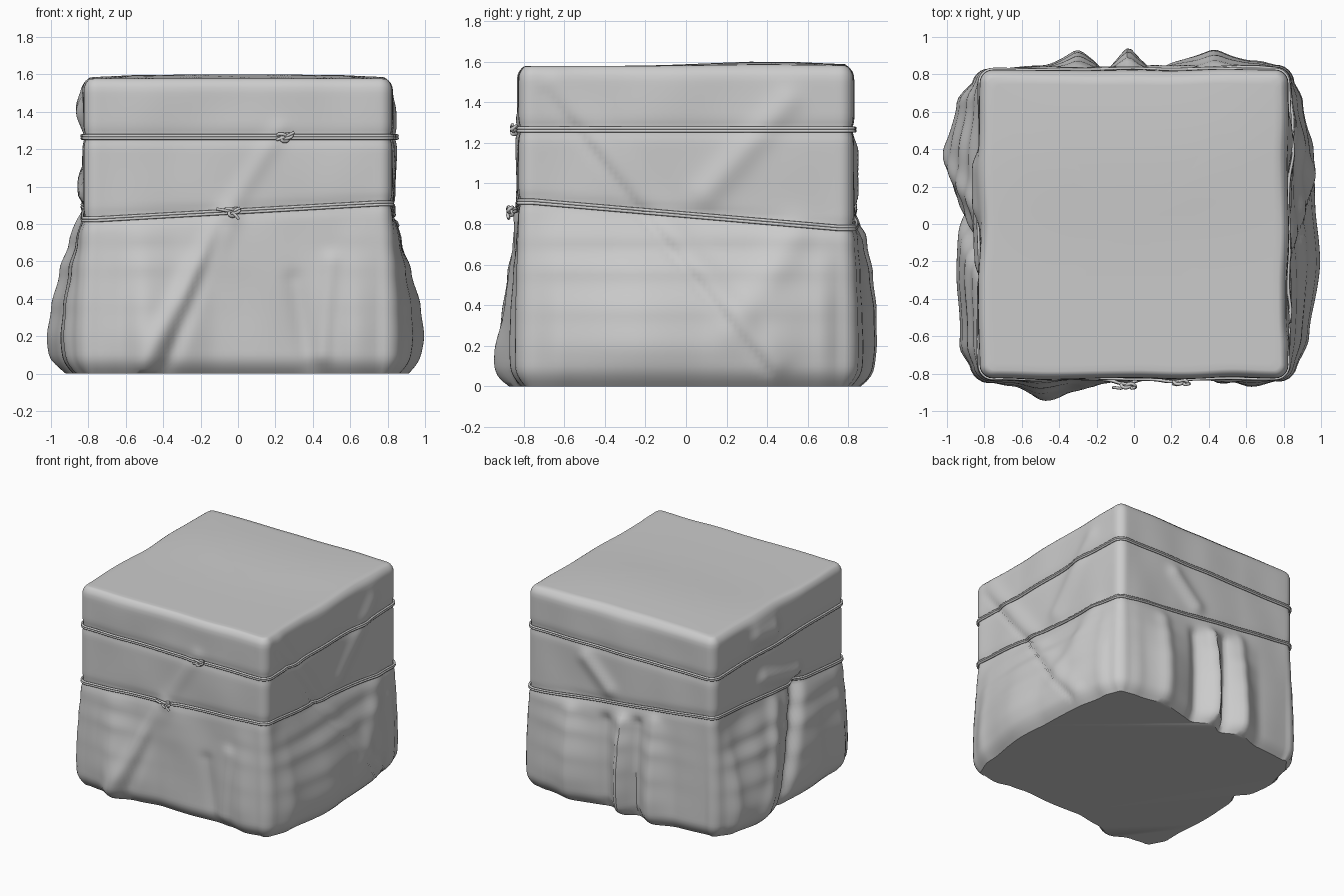
import bpy, bmesh, math
from mathutils import Vector, noise

cube = bpy.data.objects.get("Cube")
if cube:
    bpy.data.objects.remove(cube, do_unlink=True)


def make_material(name, value):
    mat = bpy.data.materials.new(name)
    mat.use_nodes = True
    color = (value, value, value, 1)
    mat.diffuse_color = color
    mat.node_tree.nodes["Principled BSDF"].inputs["Base Color"].default_value = color
    return mat


grey = make_material("plain grey", 0.6)

HALF, RADIUS = 0.825, 0.07
FLAT = HALF - RADIUS
SAMPLES, ARC = 60, 6
# Sides run counter-clockwise: front, right, back, left
TANGENTS = [Vector(v) for v in ((1, 0, 0), (0, 1, 0), (-1, 0, 0), (0, -1, 0))]
NORMALS = [Vector(v) for v in ((0, -1, 0), (1, 0, 0), (0, 1, 0), (-1, 0, 0))]

# Hem bulge along each side: (position, outward amount)
HEM = [
    [(-.8, .02), (-.65, .04), (-.5, .095), (-.3, .045), (-.1, .015), (.3, .0), (.5, .02), (.62, .045), (.8, .01)],
    [(-.8, .04), (-.6, .11), (-.2, .165), (.1, .15), (.4, .12), (.65, .08), (.8, .02)],
    [(-.8, .0), (-.5, .02), (-.3, .085), (-.15, .03), (-.03, .095), (.1, .03), (.43, .085), (.65, .05), (.8, .02)],
    [(-.8, .04), (-.65, .11), (-.3, .125), (0, .12), (.4, .175), (.65, .12), (.8, .02)],
]
# Outward share of the hem bulge at each height
FLARE = [(0, .82), (.2, 1), (.35, .9), (.55, .62), (.7, .3), (.87, 0)]

# Folds: side, start (u, z), end (u, z), width, depth
FOLDS = [
    (0, -.05, .85, -.5, .05, .06, .03), (0, -.08, .8, -.38, .05, .04, -.02),
    (0, .0, .95, .22, 1.3, .05, .012), (0, .5, .6, .45, .1, .05, .02),
    (0, .3, .5, .38, .05, .05, -.015),
    (1, -.7, 1.45, .4, .07, .02, -.012), (1, -.65, 1.5, .45, .12, .06, .015),
    (1, .1, .95, .5, 1.4, .07, .02), (1, .25, .3, .55, .75, .09, .02),
    (2, -.3, .8, -.3, .05, .05, .02), (2, -.03, .75, -.03, .05, .04, .03),
    (2, -.16, .75, -.15, .05, .04, -.03), (2, .12, .7, .12, .05, .05, -.03),
    (2, .43, .7, .43, .05, .06, .02), (2, .1, .95, .3, 1.15, .06, .025),
    (3, -.2, .85, .15, .0, .06, -.06), (3, .1, .8, .4, .1, .07, .03),
    (3, .3, 1.42, .1, 1.4, .08, .04), (3, .2, 1.05, -.2, .95, .06, .03),
]
# Lower rope height at the end of each side, starting from the front left corner
CORNER_Z = [0.825, 0.91, 0.78, 0.955, 0.825]


def interpolate(points, x):
    if x <= points[0][0]:
        return points[0][1]
    for (x0, y0), (x1, y1) in zip(points, points[1:]):
        if x <= x1:
            t = (x - x0) / (x1 - x0)
            return y0 + (y1 - y0) * t * t * (3 - 2 * t)
    return points[-1][1]


def upper_rope(side, s):
    return 1.265


def lower_rope(side, s):
    return CORNER_Z[side] + (CORNER_Z[side + 1] - CORNER_Z[side]) * (s / FLAT + 1) / 2


def offset(side, s, z):
    """Outward displacement of the cloth at one place on a side."""
    u = s if side < 2 else -s
    d = interpolate(HEM[side], u) * interpolate(FLARE, z)
    edge = max(0, 1 - (abs(u) / FLAT) ** 6)
    for k, ua, za, ub, zb, width, depth in FOLDS:
        if k == side:
            along = Vector((ub - ua, zb - za))
            rel = Vector((u - ua, z - za))
            t = min(1, max(0, rel.dot(along) / along.length_squared))
            d += edge * depth * math.exp(-((rel - along * t).length / width) ** 2)
    d += edge * 0.016 * noise.noise(Vector((u * 3, z * 2.2, side * 7.3)))
    # cloth is pulled in beneath each rope
    for rope in (upper_rope, lower_rope):
        d -= 0.01 * math.exp(-((z - rope(side, s)) / 0.035) ** 2)
    if z < 0.1:
        d -= 0.05 * (1 - z / 0.1) ** 2
    if z > 1.5:
        d -= 0.035 * ((z - 1.5) / 0.078) ** 3
    return d


def outline(height, extra=0.0):
    """Closed loop round the box; height is a function of side and position."""
    points = []
    for k in range(4):
        t, n, n2 = TANGENTS[k], NORMALS[k], NORMALS[(k + 1) % 4]
        for i in range(SAMPLES):
            s = FLAT * (2 * i / (SAMPLES - 1) - 1)
            z = height(k, s)
            points.append(t * s + n * (HALF + offset(k, s, z) + extra) + Vector((0, 0, z)))
        z = height(k, FLAT)
        d0, d1 = offset(k, FLAT, z), offset((k + 1) % 4, -FLAT, z)
        for i in range(1, ARC):
            f = i / ARC
            a = f * math.pi / 2
            reach = n * math.cos(a) + n2 * math.sin(a)
            d = d0 + (d1 - d0) * f + extra
            points.append((t + n) * FLAT + reach * (RADIUS + d) + Vector((0, 0, z)))
    return points


# Cloth cover: stacked outlines, closed top and bottom
bm = bmesh.new()
heights = [1.5 * i / 60 for i in range(61)] + [1.53, 1.55, 1.565, 1.575]
rings = [[bm.verts.new(p) for p in outline(lambda k, s, z=z: z)] for z in heights]


def top_height(x, y):
    return 1.578 + 0.022 * math.exp(-((y - 0.4) / 0.4) ** 2) * (1 - (abs(x) / 0.85) ** 4)


for scale in (0.985, 0.94, 0.7, 0.4, 0.15):
    ring = []
    for v in rings[64]:
        x, y = v.co.x * scale, v.co.y * scale
        ring.append(bm.verts.new((x, y, top_height(x, y))))
    rings.append(ring)
for low, high in zip(rings, rings[1:]):
    for i in range(len(low)):
        j = (i + 1) % len(low)
        bm.faces.new((low[i], low[j], high[j], high[i]))
bm.faces.new(rings[-1])
bm.faces.new(list(reversed(rings[0])))
mesh = bpy.data.meshes.new("cloth_cover")
bm.to_mesh(mesh)
bm.free()
cover = bpy.data.objects.new("cloth_cover", mesh)
bpy.context.collection.objects.link(cover)
mesh.materials.append(grey)
bpy.context.view_layer.objects.active = cover
cover.select_set(True)
bpy.ops.object.shade_smooth_by_angle(angle=math.radians(45))


def cord(name, points, radius=0.008, cyclic=False):
    curve = bpy.data.curves.new(name, "CURVE")
    curve.dimensions = "3D"
    curve.bevel_depth = radius
    curve.bevel_resolution = 2
    curve.use_fill_caps = True
    spline = curve.splines.new("POLY")
    spline.points.add(len(points) - 1)
    for point, p in zip(spline.points, points):
        point.co = (p[0], p[1], p[2], 1)
    spline.use_cyclic_u = cyclic
    spline.use_smooth = True
    curve.materials.append(grey)
    bpy.context.collection.objects.link(bpy.data.objects.new(name, curve))


# Doubled ropes with a knot and loose ends on the front
def tie(name, rope, knot_x, tails):
    for strand, dz in (("top", 0.007), ("bottom", -0.007)):
        cord(f"{name}_rope_{strand}", outline(lambda k, s: rope(k, s) + dz, 0.012), cyclic=True)
    center = Vector((knot_x, -HALF - offset(0, knot_x, rope(0, knot_x)) - 0.022, rope(0, knot_x)))
    loop = []
    for i in range(48):
        a = math.tau * i / 48
        loop.append(center + Vector((0.014 * (math.sin(a) + 2 * math.sin(2 * a)),
                                     -0.011 * math.sin(3 * a),
                                     0.008 * (math.cos(a) - 2 * math.cos(2 * a)))))
    cord(f"{name}_knot", loop, 0.009, True)
    for i, (dx, dz) in enumerate(tails):
        end = Vector((dx, -0.008, dz))
        cord(f"{name}_rope_end_{i + 1}", [center, center + end * 0.5 + Vector((0, -0.01, 0)), center + end])


tie("upper", upper_rope, 0.25, [(0.05, 0.025), (-0.045, -0.015)])
tie("lower", lower_rope, -0.03, [(0.035, -0.04), (-0.085, 0.015), (0.04, 0.02)])
